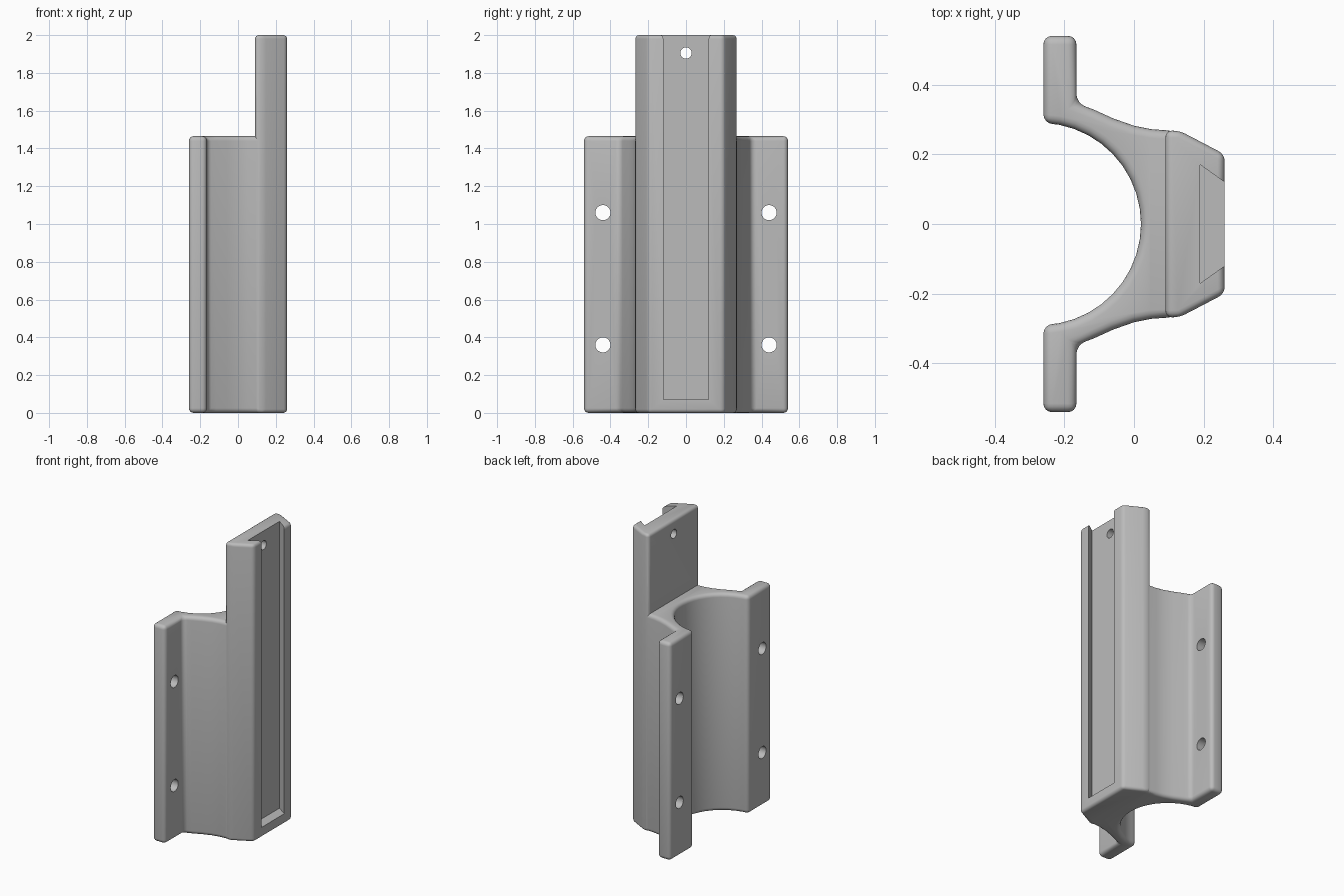
import bpy, bmesh, math
from mathutils import Matrix

cube = bpy.data.objects.get("Cube")
if cube:
    bpy.data.objects.remove(cube)

grey = bpy.data.materials.new("plain_grey")
grey.use_nodes = True
COLOUR = (0.5, 0.5, 0.5, 1)
grey.diffuse_color = COLOUR
grey.node_tree.nodes["Principled BSDF"].inputs["Base Color"].default_value = COLOUR


def finish(name, bm):
    bmesh.ops.recalc_face_normals(bm, faces=bm.faces)
    mesh = bpy.data.meshes.new(name)
    bm.to_mesh(mesh)
    bm.free()
    mesh.materials.append(grey)
    obj = bpy.data.objects.new(name, mesh)
    bpy.context.collection.objects.link(obj)
    return obj


def prism(name, half, z0, z1):
    """Extrude a half profile (y > 0) mirrored across y = 0."""
    outline = half + [(x, -y) for x, y in reversed(half) if y > 1e-5]
    bm = bmesh.new()
    face = bm.faces.new([bm.verts.new((x, y, z0)) for x, y in outline])
    top = bmesh.ops.extrude_face_region(bm, geom=[face])["geom"]
    verts = [v for v in top if isinstance(v, bmesh.types.BMVert)]
    bmesh.ops.translate(bm, verts=verts, vec=(0, 0, z1 - z0))
    return finish(name, bm)


def drill(name, x, y, z, radius, depth):
    bm = bmesh.new()
    place = Matrix.Translation((x, y, z)) @ Matrix.Rotation(math.pi / 2, 4, "Y")
    bmesh.ops.create_cone(bm, cap_ends=True, segments=32, radius1=radius,
                          radius2=radius, depth=depth, matrix=place)
    return finish(name, bm)


def apply(obj, mod):
    bpy.context.view_layer.objects.active = obj
    bpy.ops.object.modifier_apply(modifier=mod.name)


def soften(obj):
    mod = obj.modifiers.new("rounded_edges", "BEVEL")
    mod.width, mod.segments = 0.025, 4
    mod.limit_method, mod.angle_limit = "ANGLE", math.radians(24)
    apply(obj, mod)


def combine(obj, other, operation):
    mod = obj.modifiers.new("combine", "BOOLEAN")
    mod.operation, mod.object, mod.solver = operation, other, "EXACT"
    apply(obj, mod)
    bpy.data.objects.remove(other)


# Saddle clamp: half-round cradle with two side flanges
R, CX, STEPS = 0.29, -0.27, 10
start = math.acos(0.01 / R)
cradle = [(CX + R * math.cos(start * i / STEPS), R * math.sin(start * i / STEPS))
          for i in range(STEPS + 1)]
outer = [(-0.26, 0.54), (-0.165, 0.54), (-0.165, 0.347), (-0.115, 0.328),
         (-0.06, 0.303), (0, 0.282), (0.05, 0.272), (0.12, 0.267), (0.16, 0.235)]
bracket = prism("rail_bracket", cradle + outer, 0, 1.465)
soften(bracket)

# Tall tapered rail
rail = prism("rail", [(0.09, 0.268), (0.13, 0.268), (0.26, 0.2)], 0, 2)
soften(rail)
combine(bracket, rail, "UNION")

# Dovetail slot, open at the top
combine(bracket, prism("slot", [(0.19, 0.17), (0.30, 0.0914)], 0.07, 2.1), "DIFFERENCE")

# Screw holes in the flanges and near the rail top
for y in (-0.44, 0.44):
    for z in (0.36, 1.06):
        combine(bracket, drill("hole", -0.21, y, z, 0.04, 0.3), "DIFFERENCE")
combine(bracket, drill("hole", 0.15, 0, 1.905, 0.03, 0.4), "DIFFERENCE")

bpy.ops.object.select_all(action="DESELECT")
bracket.select_set(True)
bpy.context.view_layer.objects.active = bracket
bpy.ops.object.shade_smooth_by_angle(angle=math.radians(30))
